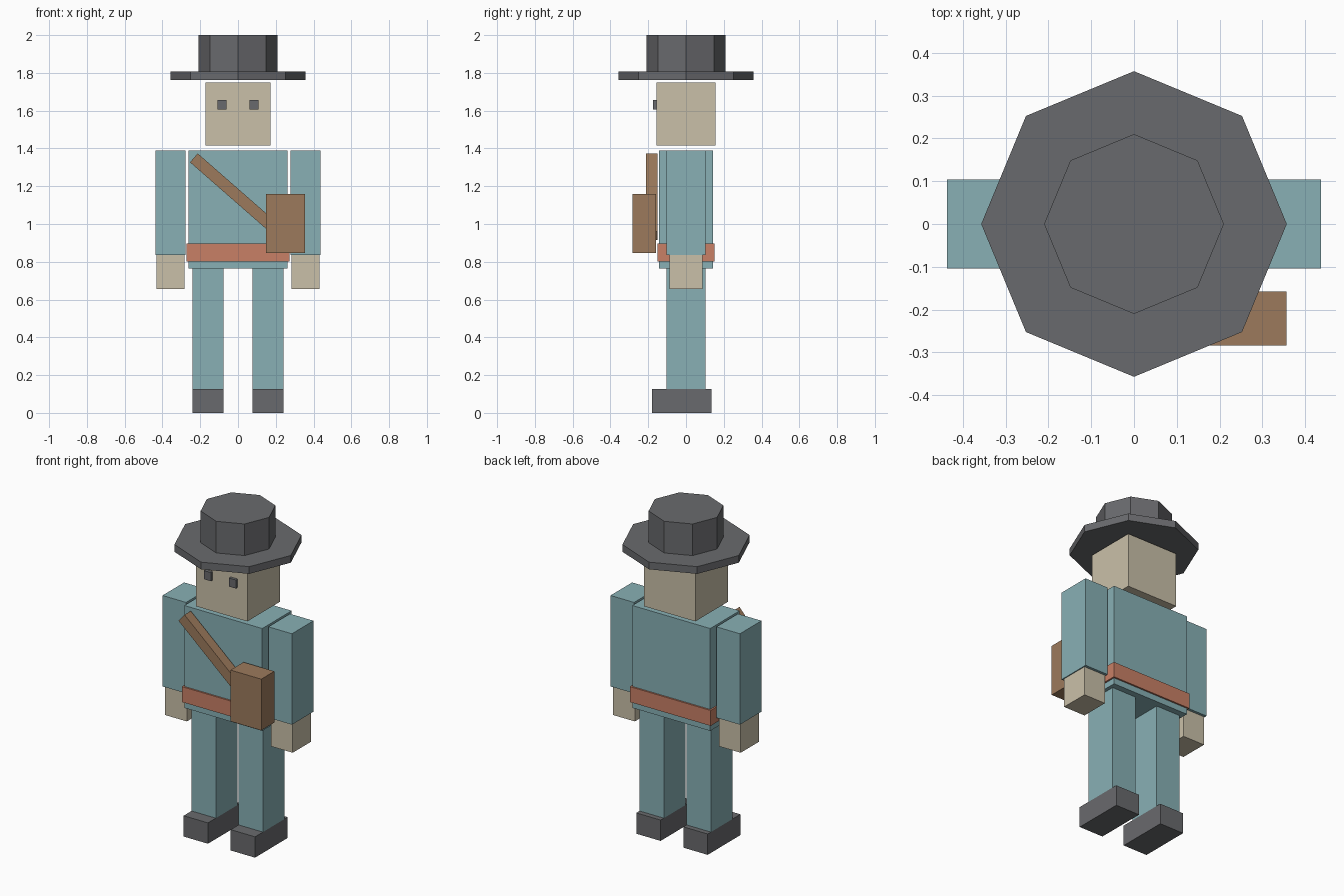
import bpy
import math

cube = bpy.data.objects.get("Cube")
if cube:
    bpy.data.objects.remove(cube, do_unlink=True)


def material(name, hex_code):
    """Flat material from an sRGB hex code, stored as linear values."""
    rgb = [int(hex_code[i:i + 2], 16) / 255 for i in (0, 2, 4)]
    color = [c / 12.92 if c < 0.04045 else ((c + 0.055) / 1.055) ** 2.4 for c in rgb] + [1]
    mat = bpy.data.materials.new(name)
    mat.use_nodes = True
    mat.diffuse_color = color
    mat.node_tree.nodes["Principled BSDF"].inputs["Base Color"].default_value = color
    return mat


cloth = material("teal cloth", "88b0b5")
skin = material("pale skin", "cac0a9")
charcoal = material("charcoal felt", "696a6d")
leather = material("brown leather", "9c7a5c")
belt_red = material("terracotta belt", "c88066")


def finish(name, mat):
    obj = bpy.context.object
    obj.name = obj.data.name = name
    obj.data.materials.append(mat)
    return obj


def box(name, mat, x, y, z):
    """Box spanning the given (low, high) range on each axis."""
    spans = (x, y, z)
    bpy.ops.mesh.primitive_cube_add(size=1, location=[(a + b) / 2 for a, b in spans])
    obj = finish(name, mat)
    obj.scale = [b - a for a, b in spans]
    return obj


def pair(name, mat, x, y, z):
    """Box on the left (+x) and its mirror on the right."""
    box("left_" + name, mat, x, y, z)
    box("right_" + name, mat, (-x[1], -x[0]), y, z)


def octagon(name, mat, radius, z):
    bpy.ops.mesh.primitive_cylinder_add(vertices=8, radius=radius, depth=z[1] - z[0],
                                        location=(0, 0, sum(z) / 2))
    return finish(name, mat)


# Body
box("torso", cloth, (-0.263, 0.263), (-0.142, 0.142), (0.765, 1.39))
box("belt", belt_red, (-0.273, 0.273), (-0.152, 0.152), (0.802, 0.896))
box("head", skin, (-0.173, 0.173), (-0.157, 0.157), (1.415, 1.75))

# Limbs and eyes
pair("arm", cloth, (0.278, 0.437), (-0.104, 0.104), (0.835, 1.39))
pair("hand", skin, (0.284, 0.431), (-0.088, 0.088), (0.656, 0.835))
pair("leg", cloth, (0.077, 0.241), (-0.104, 0.104), (0.127, 0.765))
pair("boot", charcoal, (0.077, 0.241), (-0.18, 0.135), (0, 0.127))
pair("eye", charcoal, (0.061, 0.108), (-0.175, -0.156), (1.605, 1.657))

# Hat
octagon("hat_brim", charcoal, 0.357, (1.763, 1.807))
octagon("hat_crown", charcoal, 0.21, (1.807, 2))

# Satchel with its diagonal strap
box("satchel", leather, (0.148, 0.356), (-0.284, -0.158), (0.847, 1.16))
strap = box("satchel_strap", leather, (-0.311, 0.315), (-0.212, -0.151), (1.113, 1.175))
strap.rotation_euler.y = math.radians(41.2)
